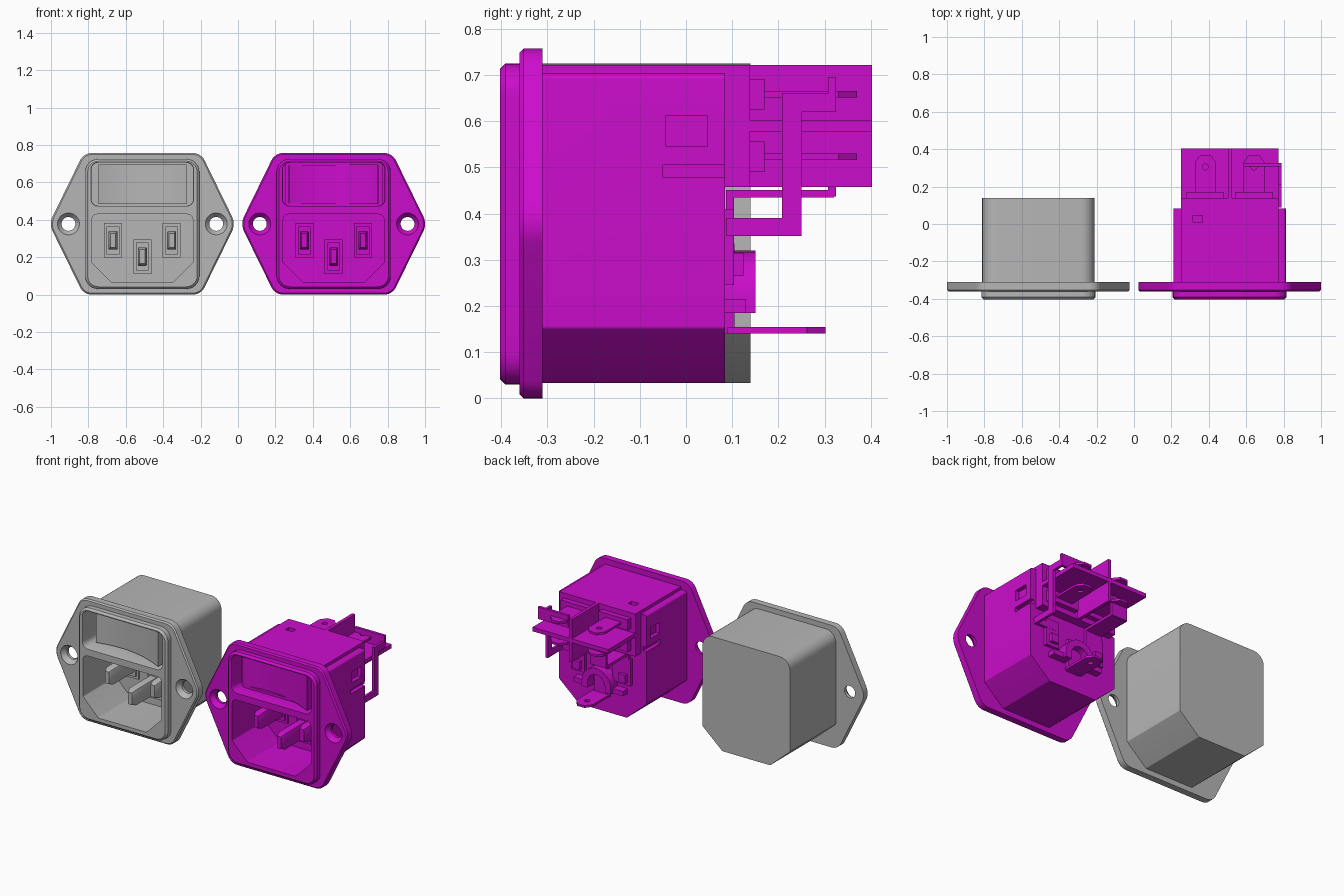
import bpy, bmesh, math

if "Cube" in bpy.data.objects:
    bpy.data.objects.remove(bpy.data.objects["Cube"])

CZ = 0.378  # height of the flange centre line


def material(name, rgb):
    m = bpy.data.materials.new(name)
    m.diffuse_color = (*rgb, 1)
    m.use_nodes = True
    m.node_tree.nodes["Principled BSDF"].inputs["Base Color"].default_value = m.diffuse_color
    return m


GREY = material("grey_plastic", (0.47, 0.47, 0.47))
MAGENTA = material("magenta_plastic", (0.60, 0.004, 0.60))


def outline(circles, grow=0.0, seg=6):
    """Rounded convex outline around counter-clockwise (x, z, r) corner circles."""
    n, normals, pts = len(circles), [], []
    for i in range(n):
        (x0, z0, r0), (x1, z1, r1) = circles[i], circles[(i + 1) % n]
        d = math.hypot(x1 - x0, z1 - z0)
        normals.append(math.atan2(z1 - z0, x1 - x0) - math.acos((r0 - r1) / d))
    for i, (x, z, r) in enumerate(circles):
        a0 = normals[i - 1]
        sweep = (normals[i] - a0) % (2 * math.pi)
        for k in range(seg + 1):
            a = a0 + sweep * k / seg
            pts.append((x + (r + grow) * math.cos(a), z + (r + grow) * math.sin(a)))
    return pts


def circle(x, z, r, n=32):
    return [(x + r * math.cos(2 * math.pi * k / n), z + r * math.sin(2 * math.pi * k / n)) for k in range(n)]


def loft(name, cx, rings, mat, upright=False):
    """Solid through (depth, outline) rings along y, or along z when upright."""
    bm = bmesh.new()
    loops = []
    for d, pts in rings:
        loops.append([bm.verts.new((cx + a, b, d) if upright else (cx + a, d, b)) for a, b in pts])
    for lo, hi in zip(loops, loops[1:]):
        for i in range(len(lo)):
            j = (i + 1) % len(lo)
            bm.faces.new((lo[i], lo[j], hi[j], hi[i]))
    bm.faces.new(loops[0])
    bm.faces.new(loops[-1])
    bmesh.ops.recalc_face_normals(bm, faces=bm.faces)
    me = bpy.data.meshes.new(name)
    bm.to_mesh(me)
    bm.free()
    me.materials.append(mat)
    ob = bpy.data.objects.new(name, me)
    bpy.context.collection.objects.link(ob)
    return ob


def box(name, cx, x, y, z, mat):
    rect = [(x[0], z[0]), (x[1], z[0]), (x[1], z[1]), (x[0], z[1])]
    return loft(name, cx, [(y[0], rect), (y[1], rect)], mat)


def combine(ob, tool, op):
    """Apply a boolean and drop the helper."""
    mod = ob.modifiers.new("cut", 'BOOLEAN')
    mod.operation, mod.object, mod.solver = op, tool, 'EXACT'
    deps = bpy.context.evaluated_depsgraph_get()
    me = bpy.data.meshes.new_from_object(ob.evaluated_get(deps))
    ob.modifiers.clear()
    ob.data = me
    bpy.data.objects.remove(tool)


def rounded_rect(hw, z0, z1, r):
    return [(hw - r, z1 - r, r), (-hw + r, z1 - r, r), (-hw + r, z0 + r, r), (hw - r, z0 + r, r)]


def chamfered(hw, z0, z1, r_top, cham_x, cham_z, r):
    """Rectangle with round top corners and cut bottom corners."""
    return [(hw - r_top, z1 - r_top, r_top), (-hw + r_top, z1 - r_top, r_top),
            (-hw + r, z0 + cham_z, r), (-hw + cham_x, z0 + r, r),
            (hw - cham_x, z0 + r, r), (hw - r, z0 + cham_z, r)]


def inlet(label, cx, mat, back, top, r_top):
    # flange, raised bezel and body fused into one housing
    fl = [(0.395, CZ, 0.0935), (0.27, CZ + 0.309, 0.07), (-0.27, CZ + 0.309, 0.07),
          (-0.395, CZ, 0.0935), (-0.27, CZ - 0.308, 0.07), (0.27, CZ - 0.308, 0.07)]
    housing = loft(label + "_housing", cx, [(-0.36, outline(fl, -0.008)), (-0.352, outline(fl)),
                                           (-0.311, outline(fl))], mat)
    bz = rounded_rect(0.305, 0.03, 0.725, 0.07)
    combine(housing, loft("bezel", cx, [(-0.403, outline(bz, -0.012)), (-0.391, outline(bz)),
                                        (-0.34, outline(bz))], mat), 'UNION')
    bd = outline(chamfered(0.3, 0.033, top, r_top, 0.14, 0.124, 0.01))
    combine(housing, loft("body", cx, [(-0.33, bd), (back, bd)], mat), 'UNION')
    # countersunk screw holes
    for s in (-1, 1):
        hx = s * 0.395
        combine(housing, loft("hole", cx, [(-0.37, circle(hx, CZ, 0.06)), (-0.355, circle(hx, CZ, 0.058)),
                                           (-0.33, circle(hx, CZ, 0.037)), (-0.29, circle(hx, CZ, 0.037))],
                              mat), 'DIFFERENCE')
    # switch recess and plug socket
    rec = rounded_rect(0.272, 0.475, 0.705, 0.035)
    combine(housing, loft("recess", cx, [(-0.42, outline(rec, 0.008)), (-0.395, outline(rec)),
                                         (-0.25, outline(rec))], mat), 'DIFFERENCE')
    soc = outline(chamfered(0.27, 0.065, 0.43, 0.03, 0.11, 0.11, 0.01))
    combine(housing, loft("socket", cx, [(-0.42, soc), (-0.08, soc)], mat), 'DIFFERENCE')
    # rocker: concave face, right end standing proud
    prof = []
    for k in range(17):
        x = -0.235 + 0.47 * k / 16
        prof.append((x, -0.305 - 0.85 * (x + 0.08) ** 2))
    prof += [(0.235, -0.24), (-0.235, -0.24)]
    loft(label + "_rocker", cx, [(0.485, prof), (0.695, prof)], mat, upright=True)
    # contact pins on stepped feet
    for i, (px, pz) in enumerate(((-0.157, 0.29), (0, 0.203), (0.157, 0.29))):
        box(f"{label}_pin_foot_{i}", cx, (px - 0.048, px + 0.048), (-0.09, -0.065), (pz - 0.092, pz + 0.092), mat)
        box(f"{label}_pin_collar_{i}", cx, (px - 0.034, px + 0.034), (-0.1, -0.08), (pz - 0.075, pz + 0.075), mat)
        pin = [(px - 0.02, pz - 0.045, 0.004), (px + 0.02, pz - 0.045, 0.004),
               (px + 0.02, pz + 0.045, 0.004), (px - 0.02, pz + 0.045, 0.004)]
        slim = [(px + (x - px) * 0.5, pz + (z - pz) * 0.75, r) for x, z, r in pin]
        loft(f"{label}_pin_{i}", cx, [(-0.33, outline(slim, 0, 2)), (-0.30, outline(pin, 0, 2)),
                                      (-0.07, outline(pin, 0, 2))], mat)
    return housing


# ---- closed grey unit ----
inlet("grey", -0.5115, GREY, 0.14, 0.725, 0.07)

# ---- magenta unit with open rear terminals ----
X, M = 0.5115, MAGENTA
shell = inlet("magenta", X, M, 0.084, 0.703, 0.012)
combine(shell, box("module", X, (-0.26, 0.26), (-0.32, 0.138), (0.458, 0.722), M), 'UNION')
combine(shell, box("recess", X, (-0.24, 0.24), (-0.25, -0.42), (0.49, 0.69), M), 'DIFFERENCE')
combine(shell, box("top_notch", X, (-0.195, -0.145), (0.01, 0.045), (0.70, 0.74), M), 'DIFFERENCE')
for s in (-1, 1):  # side snap windows and slots
    xs = sorted((s * 0.275, s * 0.35))
    combine(shell, box("window", X, xs, (-0.043, 0.047), (0.545, 0.612), M), 'DIFFERENCE')
    combine(shell, box("slot", X, xs, (-0.05, 0.1), (0.478, 0.505), M), 'DIFFERENCE')

# cross-shaped barrier
box("barrier_shelf", X, (-0.26, 0.26), (0.13, 0.403), (0.578, 0.603), M)
box("barrier_wall", X, (-0.01, 0.01), (0.13, 0.403), (0.458, 0.722), M)


def tab(name, x, z, y0, y1):
    """Flat blade terminal with tapered tip and a hole."""
    w = 0.056
    p = [(x - w, y0), (x + w, y0), (x + w, y1 - 0.04), (x + w - 0.03, y1), (x - w + 0.03, y1), (x - w, y1 - 0.04)]
    blade = loft(name, X, [(z - 0.007, p), (z + 0.007, p)], M, upright=True)
    combine(blade, loft("hole", X, [(z - 0.02, circle(x, y1 - 0.065, 0.016, 16)),
                                    (z + 0.02, circle(x, y1 - 0.065, 0.016, 16))], M, upright=True), 'DIFFERENCE')


# four switch tabs in raised bases
for x in (-0.13, 0.13):
    for z in (0.523, 0.658):
        box("switch_tab_base", X, (x - 0.1, x + 0.1), (0.13, 0.17), (z - 0.033, z + 0.033), M)
        tab("switch_tab", x, z, 0.16, 0.37)

# ground terminal: plate, rear blade, arch
box("ground_plate", X, (-0.045, 0.045), (0.08, 0.105), (0.14, 0.335), M)
tab("ground_tab", 0, 0.147, 0.09, 0.302)
arch = [(0.1 * math.cos(math.pi * k / 12), 0.22 + 0.1 * math.sin(math.pi * k / 12)) for k in range(13)]
arch += [(-0.1, 0.185), (-0.06, 0.185)]
arch += [(-0.06 * math.cos(math.pi * k / 12), 0.22 + 0.06 * math.sin(math.pi * k / 12)) for k in range(13)]
arch += [(0.06, 0.185), (0.1, 0.185)]
loft("ground_arch", X, [(0.08, arch), (0.15, arch)], M)
for s in (-1, 1):
    box("ground_arm", X, sorted((s * 0.09, s * 0.17)), (0.08, 0.13), (0.185, 0.215), M)
    box("pin_rivet", X, (s * 0.157 - 0.025, s * 0.157 + 0.025), (0.08, 0.125), (0.265, 0.315), M)
    box("pin_plate", X, (s * 0.157 - 0.045, s * 0.157 + 0.045), (0.08, 0.104), (0.245, 0.41), M)

# bent strap from the left pin to the lower switch tab
strap = [((0.087, 0.104), (0.25, 0.45)), ((0.087, 0.32), (0.435, 0.451)), ((0.308, 0.325), (0.437, 0.563))]
for y, z in strap:
    box("left_strap", X, (-0.19, -0.08), y, z, M)

# side strap from the right pin around the shelf to the upper switch tab
side = (0.262, 0.278)
box("right_strap_root", X, (0.12, 0.278), (0.088, 0.105), (0.352, 0.39), M)
box("right_strap_low", X, side, (0.09, 0.25), (0.352, 0.39), M)
box("right_strap_riser", X, side, (0.208, 0.25), (0.352, 0.66), M)
box("right_strap_high", X, side, (0.208, 0.325), (0.62, 0.66), M)
box("right_strap_end", X, (0.07, 0.278), (0.308, 0.325), (0.62, 0.695), M)

# smooth curved walls, keep hard edges
for ob in bpy.context.scene.objects:
    ob.select_set(True)
    bpy.context.view_layer.objects.active = ob
bpy.ops.object.shade_smooth_by_angle(angle=math.radians(30))
